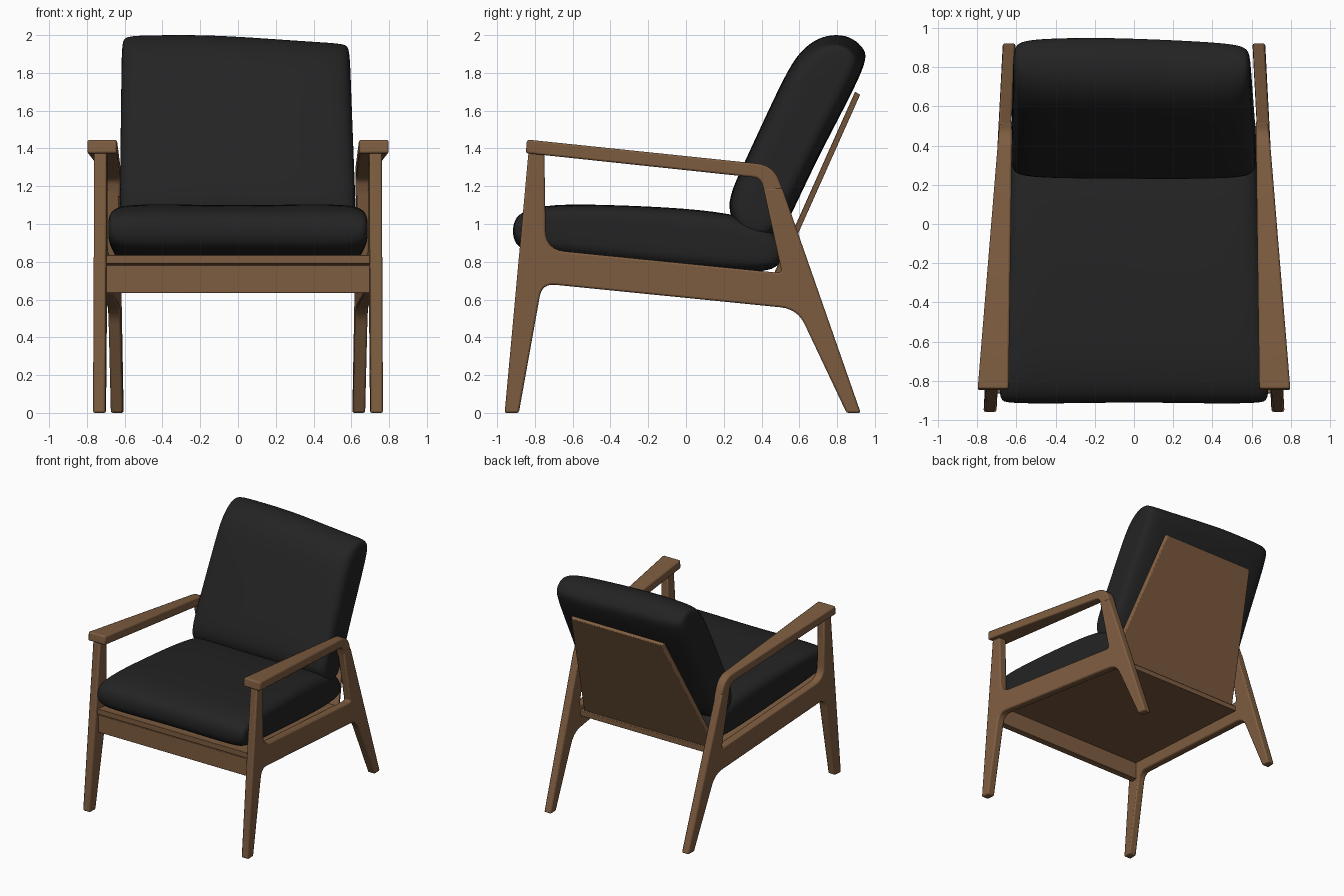
import bpy, bmesh, math
from mathutils import Vector

cube = bpy.data.objects.get("Cube")
if cube:
    bpy.data.objects.remove(cube)


def material(name, colour):
    m = bpy.data.materials.new(name)
    m.use_nodes = True
    m.diffuse_color = (*colour, 1)
    bsdf = next(n for n in m.node_tree.nodes if n.type == 'BSDF_PRINCIPLED')
    bsdf.inputs["Base Color"].default_value = (*colour, 1)
    bsdf.inputs["Roughness"].default_value = 0.6
    return m


wood = material("walnut wood", (0.21, 0.11, 0.052))
fabric = material("black fabric", (0.017, 0.017, 0.017))


def finish(name, bm, mat):
    bmesh.ops.recalc_face_normals(bm, faces=bm.faces)
    mesh = bpy.data.meshes.new(name)
    bm.to_mesh(mesh)
    bm.free()
    mesh.materials.append(mat)
    obj = bpy.data.objects.new(name, mesh)
    bpy.context.collection.objects.link(obj)
    return obj


def smooth(obj, degrees):
    bpy.ops.object.select_all(action='DESELECT')
    obj.select_set(True)
    bpy.context.view_layer.objects.active = obj
    bpy.ops.object.shade_smooth_by_angle(angle=math.radians(degrees))


def fillet(corners, steps=6):
    """Round each (y, z, radius) corner of a closed outline."""
    out = []
    for i, (y, z, r) in enumerate(corners):
        p = Vector((y, z))
        if r == 0:
            out.append(p)
            continue
        a = (Vector(corners[i - 1][:2]) - p).normalized()
        b = (Vector(corners[(i + 1) % len(corners)][:2]) - p).normalized()
        for k in range(steps + 1):
            t = k / steps
            out.append(p + a * r * (1 - t) ** 2 + b * r * t ** 2)
    return out


def prism(name, outline, low, high, bevel=0.01):
    """Extrude a side outline between two x limits that vary with depth."""
    bm = bmesh.new()
    rings = [[bm.verts.new((f(p[0]), p[0], p[1])) for p in outline] for f in (low, high)]
    n = len(outline)
    for ring in rings:
        bm.faces.new(ring)
    for i in range(n):
        j = (i + 1) % n
        bm.faces.new((rings[0][i], rings[0][j], rings[1][j], rings[1][i]))
    obj = finish(name, bm, wood)
    mod = obj.modifiers.new("soft edges", 'BEVEL')
    mod.width, mod.segments = bevel, 2
    mod.limit_method, mod.angle_limit = 'ANGLE', math.radians(35)
    smooth(obj, 40)
    return obj


def ramp(y0, x0, y1, x1):
    return lambda y: x0 + (x1 - x0) * (y - y0) / (y1 - y0)


def cushion(name, profile, tilt, stations, warp):
    """Loft a side profile across the width, thinning it toward both ends."""
    axis = Vector((math.cos(tilt), math.sin(tilt)))
    normal = Vector((-axis.y, axis.x))
    pts = [Vector(p) for p in profile]
    centre = sum(pts, Vector((0, 0))) / len(pts)
    ends = [(-t, l, h) for t, l, h in reversed(stations) if t > 0]
    bm = bmesh.new()
    rings = []
    for t, l, h in ends + stations:
        ring = []
        for p in pts:
            d = (p - centre) * 1.012
            q = centre + axis * d.dot(axis) * l + normal * d.dot(normal) * h
            ring.append(bm.verts.new(warp(t, q.x, q.y)))
        rings.append(ring)
    n = len(pts)
    for a, b in zip(rings, rings[1:]):
        for i in range(n):
            j = (i + 1) % n
            bm.faces.new((a[i], a[j], b[j], b[i]))
    bm.faces.new(rings[0])
    bm.faces.new(rings[-1])
    obj = finish(name, bm, fabric)
    sub = obj.modifiers.new("soft padding", 'SUBSURF')
    sub.levels = sub.render_levels = 2
    smooth(obj, 180)
    return obj


# Side frames: front leg, rail and back leg in one piece
frame = fillet([
    (-0.96, 0, 0), (-0.885, 0, 0), (-0.762, 0.685, 0.07), (0.59, 0.55, 0.09),
    (0.85, 0, 0), (0.925, 0, 0), (0.592, 0.955, 0.05), (0.51, 1.19, 0),
    (0.41, 1.19, 0), (0.508, 0.74, 0.025), (-0.742, 0.865, 0.1),
    (-0.75, 1.39, 0), (-0.833, 1.39, 0)])
inner = ramp(-0.9, 0.699, 0.92, 0.605)
outer = ramp(-0.9, 0.765, 0.92, 0.67)

# Armrests: wide at the front, bending down into the back leg
arm = fillet([
    (-0.848, 1.375, 0), (-0.842, 1.447, 0.015), (0.465, 1.311, 0.09),
    (0.527, 1.14, 0), (0.422, 1.14, 0), (0.395, 1.243, 0.04)])
arm_inner = ramp(-0.84, 0.64, 0.48, 0.622)
arm_outer = ramp(-0.84, 0.798, 0.48, 0.69)

for side, s in (("left", 1), ("right", -1)):
    prism(side + "_side_frame", frame, lambda y: s * inner(y), lambda y: s * outer(y))
    prism(side + "_armrest", arm, lambda y: s * arm_inner(y), lambda y: s * arm_outer(y))


def crosspiece(name, outline, half):
    prism(name, outline, lambda y: -half(y), half, 0.004)


# Parts that span the two side frames
span = ramp(-0.9, 0.71, 0.92, 0.615)
crosspiece("front_apron", [(-0.855, 0.635), (-0.855, 0.782), (-0.8, 0.782), (-0.8, 0.635)], span)
crosspiece("seat_board", [(-0.865, 0.79), (-0.865, 0.836), (0.5, 0.7), (0.5, 0.656)], span)
crosspiece("back_panel", [(0.44, 0.68), (0.468, 0.668), (0.922, 1.685), (0.895, 1.7)],
           ramp(0.45, 0.62, 0.92, 0.42))

# Seat cushion
seat_profile = [
    (-0.91, 1.0), (-0.875, 1.065), (-0.72, 1.105), (-0.4, 1.1), (0, 1.083),
    (0.3, 1.045), (0.47, 0.97), (0.51, 0.86), (0.49, 0.745), (0.2, 0.745),
    (-0.3, 0.79), (-0.72, 0.835), (-0.87, 0.86), (-0.91, 0.92)]
cushion("seat_cushion", seat_profile, -0.1,
        [(0, 0.99, 0.97), (0.5, 1, 1), (0.85, 1, 1), (0.95, 0.99, 0.88),
         (1, 0.97, 0.62), (1, 0.6, 0.3)],
        lambda t, y, z: (t * (0.648 - 0.05 * y), y, z))

# Back cushion, slightly slumped toward its left
back_profile = [
    (0.23, 1.15), (0.235, 1.04), (0.32, 0.95), (0.42, 0.925), (0.5, 0.945),
    (0.57, 1.08), (0.7, 1.36), (0.86, 1.66), (0.955, 1.86), (0.945, 1.92),
    (0.88, 1.98), (0.8, 2.0), (0.7, 1.985), (0.6, 1.91), (0.53, 1.79),
    (0.43, 1.58), (0.31, 1.32)]


def slump(t, y, z):
    high = max(0, min(1, z - 0.95))
    drop = 0.04 * high * max(0, min(1, 0.2 + t))
    return (t * (0.628 - 0.025 * high) - 0.012 * high, y - 0.6 * drop, z - drop)


cushion("back_cushion", back_profile, 1.08,
        [(0, 1, 1), (0.3, 1, 1), (0.6, 1, 0.98), (0.85, 1, 0.92), (0.96, 0.99, 0.8),
         (1, 0.96, 0.58), (1, 0.6, 0.3)], slump)
